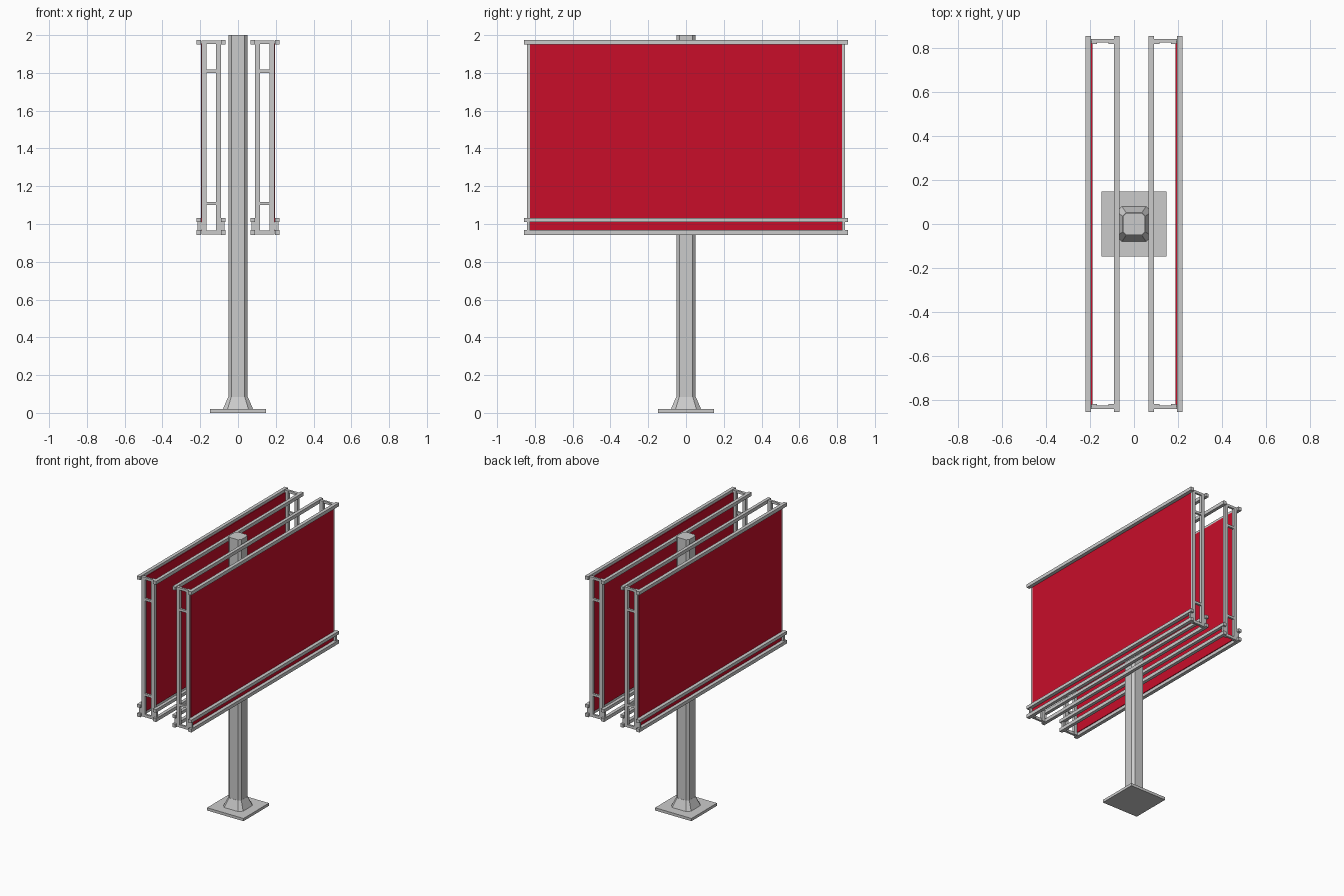
import bpy, bmesh, math

if "Cube" in bpy.data.objects:
    bpy.data.objects.remove(bpy.data.objects["Cube"])

red = bpy.data.materials.new("red_panel")
red.diffuse_color = (0.578, 0.004, 0.023, 1)
red.use_nodes = True
red.node_tree.nodes["Principled BSDF"].inputs["Base Color"].default_value = red.diffuse_color


def make_object(name, bm, mat=None):
    bmesh.ops.recalc_face_normals(bm, faces=bm.faces)
    mesh = bpy.data.meshes.new(name)
    bm.to_mesh(mesh)
    bm.free()
    if mat:
        mesh.materials.append(mat)
    obj = bpy.data.objects.new(name, mesh)
    bpy.context.collection.objects.link(obj)
    return obj


def box(name, x, y, z, mat=None):
    """Box from (min, max) ranges on each axis."""
    bm = bmesh.new()
    bmesh.ops.create_cube(bm, size=1)
    for v in bm.verts:
        v.co = [r[0] if c < 0 else r[1] for c, r in zip(v.co, (x, y, z))]
    return make_object(name, bm, mat)


def chamfered_loft(name, sections):
    """Loft of chamfered squares: (half width, half flat, z)."""
    bm = bmesh.new()
    rings = []
    for w, f, z in sections:
        pts = [(w, -f), (w, f), (f, w), (-f, w), (-w, f), (-w, -f), (-f, -w), (f, -w)]
        rings.append([bm.verts.new((px, py, z)) for px, py in pts])
    for a, b in zip(rings, rings[1:]):
        for i in range(8):
            j = (i + 1) % 8
            bm.faces.new((a[i], a[j], b[j], b[i]))
    bm.faces.new(rings[0])
    bm.faces.new(rings[-1])
    return make_object(name, bm)


def span(side, a, b):
    return tuple(sorted((side * a, side * b)))


# Base plate, flared foot and eight-sided pole
box("base_plate", (-0.148, 0.148), (-0.148, 0.148), (0, 0.02))
chamfered_loft("pole_foot", [(0.08, 0.055, 0.02), (0.052, 0.036, 0.085)])
chamfered_loft("pole", [(0.051, 0.035, 0.02), (0.051, 0.035, 2.0)])

# Two mirrored sign frames
for sx, label in ((-1, "left"), (1, "right")):
    # Sign panel on the outward side
    box(f"{label}_panel", span(sx, 0.190, 0.1955), (-0.827, 0.827), (0.965, 1.955), red)

    # Long rails, inner and outer
    for row, (a, b) in (("inner", (0.066, 0.090)), ("outer", (0.1955, 0.221))):
        for z0, z1 in ((0.942, 0.967), (1.010, 1.033), (1.950, 1.975)):
            box(f"{label}_{row}_rail", span(sx, a, b), (-0.857, 0.857), (z0, z1))

    # End ladders
    for sy in (-1, 1):
        for a, b in ((0.090, 0.116), (0.168, 0.1945)):
            box(f"{label}_end_post", span(sx, a, b), span(sy, 0.820, 0.842), (0.945, 1.972))
        for z0, z1 in ((0.945, 0.965), (1.100, 1.117), (1.800, 1.817), (1.954, 1.972)):
            box(f"{label}_end_rung", span(sx, 0.116, 0.168), span(sy, 0.827, 0.842), (z0, z1))
        # Short brackets joining the two lower rails
        for a, b in ((0.072, 0.090), (0.1945, 0.214)):
            box(f"{label}_rail_bracket", span(sx, a, b), span(sy, 0.828, 0.842), (0.967, 1.010))
